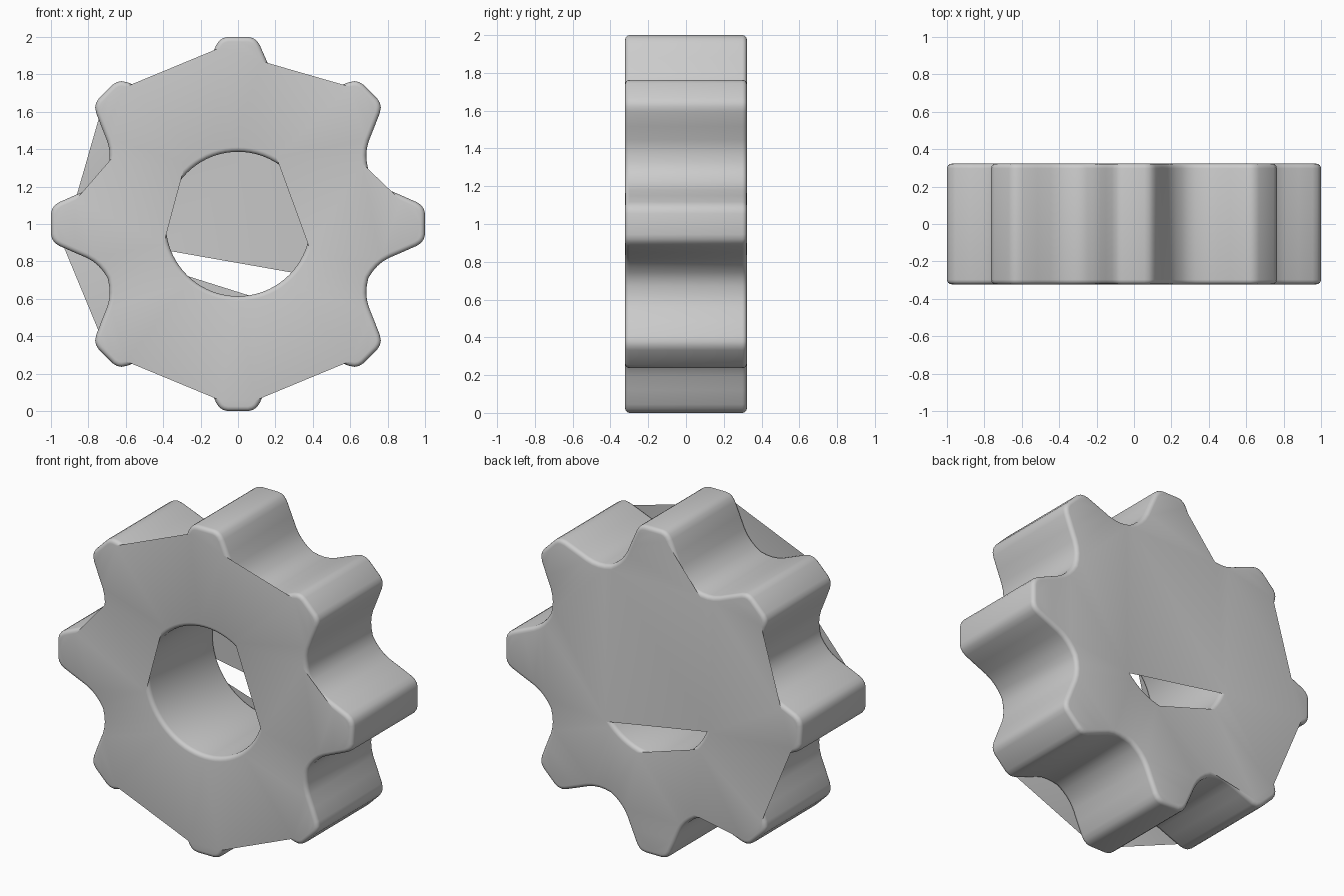
import bpy, bmesh
from math import sin, cos, pi, radians, degrees, atan2, hypot
from mathutils import Vector, Matrix

if "Cube" in bpy.data.objects:
    bpy.data.objects.remove(bpy.data.objects["Cube"], do_unlink=True)

TEETH = 8
HALF_DEPTH = 0.3225
ROUND = 0.025
HOLE_RADIUS = 0.386
ROUND_STEPS = 4

# Half a tooth: (radial, sideways) from the tip to the valley floor
HALF_TOOTH = [(1.0, 0.0), (1.0, 0.055), (0.994, 0.08), (0.98, 0.1), (0.955, 0.117),
              (0.88, 0.15), (0.81, 0.18), (0.775, 0.2), (0.745, 0.225),
              (0.719, 0.255)]
VALLEY = (0.697, 0.289)

# Angle spans (degrees) where a flat cap runs straight across
FRONT_RIM = [(11, 24), (52, 81), (97, 128), (152, 171), (232, 263), (278, 309)]
FRONT_HOLE = [(-16, 59), (140, 194)]
BACK_RIM = [(97, 113), (142, 171), (187, 217), (231, 246)]
BACK_HOLE = [(-36, 198), (221, 284)]


def gear_outline():
    tooth = [(u, -v) for u, v in reversed(HALF_TOOTH[1:])] + HALF_TOOTH + [VALLEY]
    points = []
    for t in range(TEETH):
        turn = Matrix.Rotation(2 * pi * t / TEETH, 2)
        points += [turn @ Vector(p) for p in tooth]
    return points


def circle(radius, count):
    return [Vector((radius * cos(2 * pi * i / count), radius * sin(2 * pi * i / count)))
            for i in range(count)]


def inset(points, amount):
    """Move a counter-clockwise outline inwards along its corner normals."""
    result = []
    for i, p in enumerate(points):
        before = (p - points[i - 1]).normalized()
        after = (points[(i + 1) % len(points)] - p).normalized()
        along = (before + after).normalized()
        result.append(p + Vector((-along.y, along.x)) * amount)
    return result


def loft(bm, points, sign):
    """Wall with rounded ends; sign 1 is an outer wall, -1 a bore."""
    arc = [pi / 2 * i / ROUND_STEPS for i in range(ROUND_STEPS + 1)]
    levels = [(ROUND * (1 - sin(a)), -HALF_DEPTH + ROUND * (1 - cos(a))) for a in arc]
    levels += [(d, -y) for d, y in reversed(levels)]
    rings = [[bm.verts.new((p.x, y, p.y + 1)) for p in inset(points, sign * d)]
             for d, y in levels]
    for a, b in zip(rings, rings[1:]):
        for i in range(len(a)):
            j = (i + 1) % len(a)
            quad = [a[i], b[i], b[j], a[j]]
            bm.faces.new(quad if sign > 0 else quad[::-1])
    return rings[0], rings[-1]


def kept(ring, spans):
    """Ring vertices outside the spans."""
    def inside(v):
        angle = degrees(atan2(v.co.z - 1, v.co.x))
        return any(lo < angle + turn < hi for lo, hi in spans for turn in (-360, 0, 360))
    return [v for v in ring if not inside(v)]


def cap(bm, rim, hole, side):
    edges = []
    for loop in (rim, hole):
        for a, b in zip(loop, loop[1:] + loop[:1]):
            edges.append(bm.edges.get((a, b)) or bm.edges.new((a, b)))
    made = bmesh.ops.triangle_fill(bm, edges=edges, use_beauty=True, normal=(0, side, 0))
    for face in made["geom"]:
        if isinstance(face, bmesh.types.BMFace):
            face.normal_update()
            if face.normal.y * side < 0:
                face.normal_flip()


# Gear: toothed wall, round bore and two flat caps
bm = bmesh.new()
rim_front, rim_back = loft(bm, gear_outline(), 1)
hole_front, hole_back = loft(bm, circle(HOLE_RADIUS, 72), -1)
cap(bm, kept(rim_front, FRONT_RIM), kept(hole_front, FRONT_HOLE), -1)
cap(bm, kept(rim_back, BACK_RIM), kept(hole_back, BACK_HOLE), 1)

mesh = bpy.data.meshes.new("gear_wheel")
bm.to_mesh(mesh)
bm.free()
gear = bpy.data.objects.new("gear_wheel", mesh)
bpy.context.collection.objects.link(gear)

# Plain grey
grey = bpy.data.materials.new("light_grey")
grey.use_nodes = True
colour = (0.6, 0.6, 0.6, 1)
grey.diffuse_color = colour
grey.node_tree.nodes["Principled BSDF"].inputs["Base Color"].default_value = colour
mesh.materials.append(grey)

bpy.ops.object.select_all(action="DESELECT")
gear.select_set(True)
bpy.context.view_layer.objects.active = gear
bpy.ops.object.shade_smooth_by_angle(angle=radians(40))
